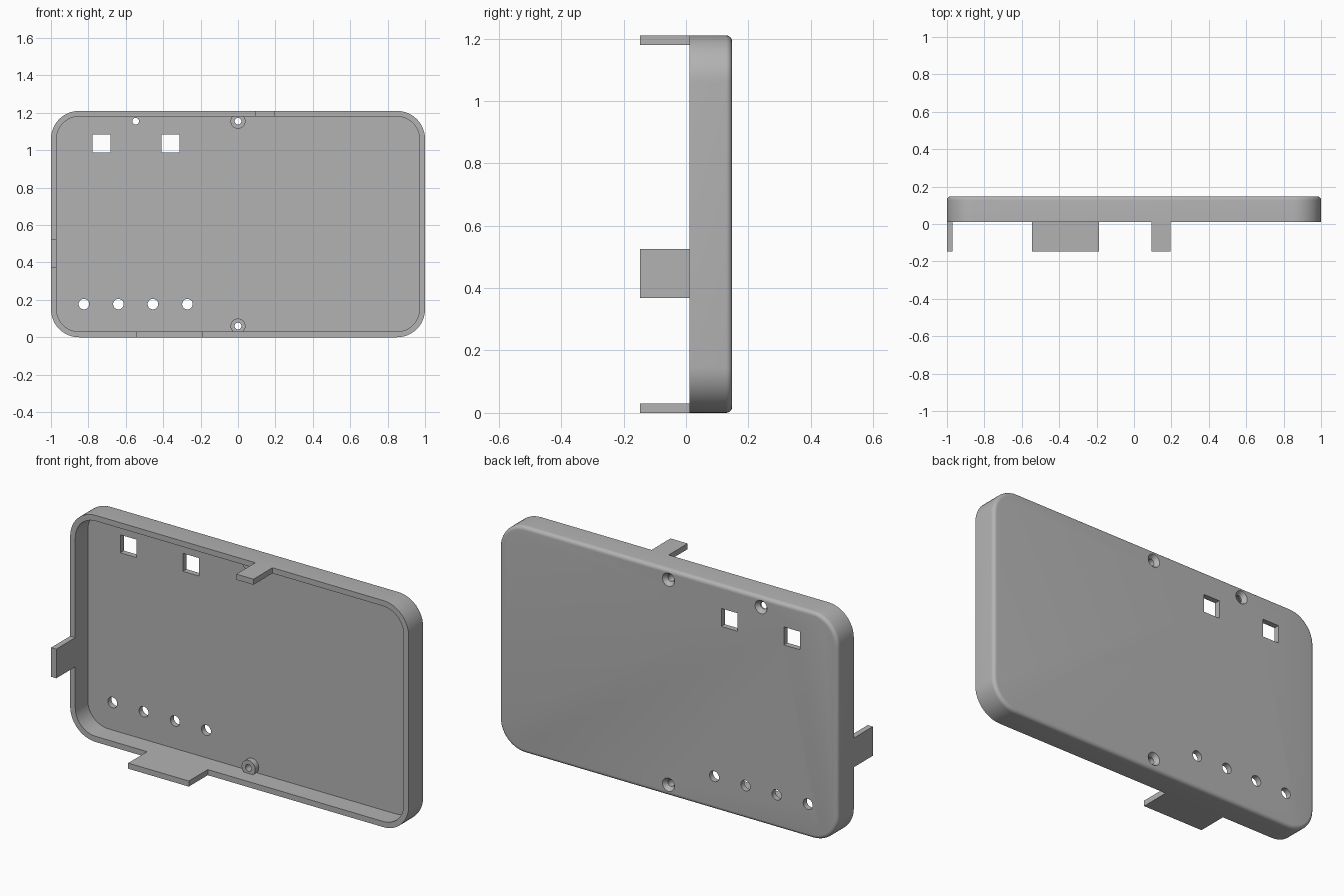
import bpy, bmesh, math
from mathutils import Matrix

if "Cube" in bpy.data.objects:
    bpy.data.objects.remove(bpy.data.objects["Cube"])

W, H, T = 1.0, 1.21, 0.03           # half width, height, wall thickness
FRONT, BACK, TIP = 0.012, 0.148, -0.148
FLOOR = BACK - T                    # inner face of the back panel
R, FILLET = 0.15, 0.02

plastic = bpy.data.materials.new("grey plastic")
plastic.diffuse_color = (0.45, 0.45, 0.45, 1)
plastic.use_nodes = True
plastic.node_tree.nodes["Principled BSDF"].inputs["Base Color"].default_value = plastic.diffuse_color


def make(name, bm):
    bmesh.ops.recalc_face_normals(bm, faces=bm.faces)
    me = bpy.data.meshes.new(name)
    bm.to_mesh(me)
    bm.free()
    me.materials.append(plastic)
    ob = bpy.data.objects.new(name, me)
    bpy.context.collection.objects.link(ob)
    return ob


def box(name, x0, x1, y0, y1, z0, z1):
    bm = bmesh.new()
    bmesh.ops.create_cube(bm, size=1, matrix=Matrix.Translation(
        ((x0 + x1) / 2, (y0 + y1) / 2, (z0 + z1) / 2)) @ Matrix.Diagonal((x1 - x0, y1 - y0, z1 - z0, 1)))
    return make(name, bm)


def cone(name, x, z, y0, y1, r0, r1):
    """Round part along y, radius r0 at y0 and r1 at y1."""
    bm = bmesh.new()
    bmesh.ops.create_cone(bm, cap_ends=True, segments=32, radius1=r0, radius2=r1, depth=y1 - y0,
                          matrix=Matrix.Translation((x, (y0 + y1) / 2, z)) @ Matrix.Rotation(-math.pi / 2, 4, 'X'))
    return make(name, bm)


def ring(bm, inset, y, steps=12):
    """Rounded rectangle of vertices in the xz plane."""
    r, out = R - inset, []
    for k, (sx, sz) in enumerate(((1, 1), (-1, 1), (-1, -1), (1, -1))):
        cx, cz = sx * (W - R), H / 2 + sz * (H / 2 - R)
        for i in range(steps + 1):
            a = (k + i / steps) * math.pi / 2
            out.append(bm.verts.new((cx + r * math.cos(a), y, cz + r * math.sin(a))))
    return out


def boolean(target, other, op):
    mod = target.modifiers.new(op, 'BOOLEAN')
    mod.operation, mod.object, mod.solver = op, other, 'EXACT'
    bpy.context.view_layer.objects.active = target
    bpy.ops.object.modifier_apply(modifier=mod.name)
    bpy.data.objects.remove(other)


# Tray: inner floor, inner wall, rim, outer wall, rounded back edge
bm = bmesh.new()
sections = [(T, FLOOR), (T, FRONT), (0, FRONT)]
for i in range(7):
    a = i / 6 * math.pi / 2
    sections.append((FILLET * (1 - math.cos(a)), BACK - FILLET + FILLET * math.sin(a)))
rings = [ring(bm, *s) for s in sections]
for a, b in zip(rings, rings[1:]):
    for i in range(len(a)):
        j = (i + 1) % len(a)
        bm.faces.new((a[i], a[j], b[j], b[i]))
bm.faces.new(rings[0])
bm.faces.new(rings[-1])
tray = make("tray", bm)

# Screw bosses at the middle of the top and bottom edges
SCREWS = [(0, 1.155), (0, 0.06)]
for x, z in SCREWS:
    boolean(tray, cone("screw_boss", x, z, FLOOR - 0.03, FLOOR + 0.01, 0.04, 0.04), 'UNION')

# Square windows
for x in (-0.73, -0.36):
    boolean(tray, box("window_cutter", x - 0.048, x + 0.048, 0.05, 0.2, 0.989, 1.085), 'DIFFERENCE')

# Row of button holes
for i in range(4):
    boolean(tray, cone("button_cutter", -0.824 + i * 0.1845, 0.177, 0.05, 0.2, 0.028, 0.028), 'DIFFERENCE')

# Screw holes, countersunk from the back
for x, z in SCREWS + [(-0.547, 1.155)]:
    boolean(tray, cone("screw_cutter", x, z, 0.05, 0.2, 0.018, 0.018), 'DIFFERENCE')
    boolean(tray, cone("countersink_cutter", x, z, BACK - 0.022, BACK + 0.002, 0.0175, 0.037), 'DIFFERENCE')

# Locating tabs on the rim
box("top_tab", 0.094, 0.195, TIP, FRONT, H - T, H)
box("bottom_tab", -0.545, -0.187, TIP, FRONT, 0, T)
box("side_tab", -W, -W + T, TIP, FRONT, 0.369, 0.525)

bpy.ops.object.select_all(action='DESELECT')
tray.select_set(True)
bpy.context.view_layer.objects.active = tray
bpy.ops.object.shade_smooth_by_angle(angle=math.radians(30))
